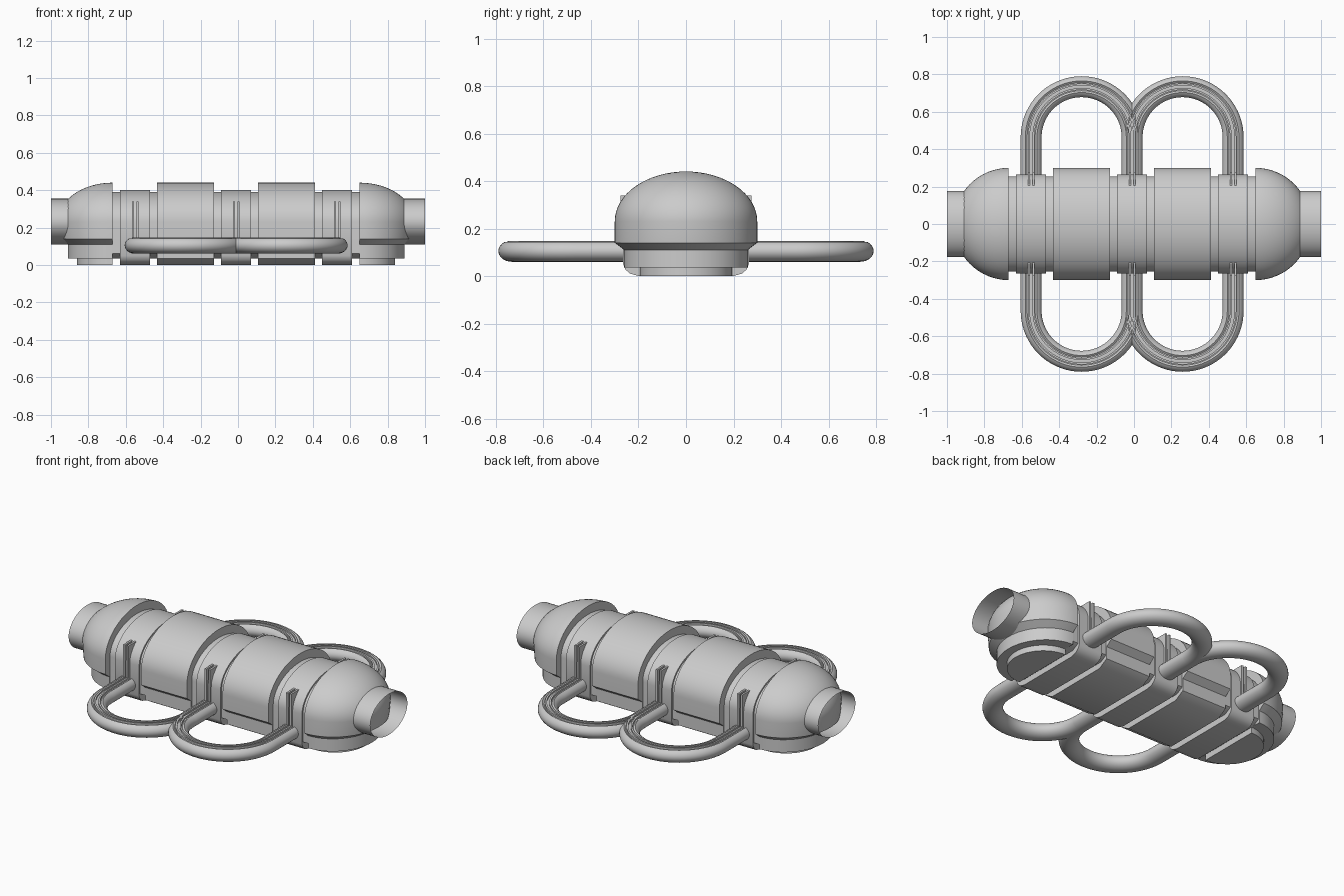
import bpy, bmesh, math
from math import sin, cos, pi, radians

if "Cube" in bpy.data.objects:
    bpy.data.objects.remove(bpy.data.objects["Cube"])

CX = -0.01        # body centre along x
MID = 0.23        # height where the rounded roof starts


def finish(bm, name, sharp=32):
    """Clean up, smooth by angle and link as an object."""
    bmesh.ops.remove_doubles(bm, verts=bm.verts, dist=1e-5)
    if all(len(e.link_faces) == 2 for e in bm.edges):
        bmesh.ops.recalc_face_normals(bm, faces=bm.faces)
    for f in bm.faces:
        f.smooth = True
    for e in bm.edges:
        e.smooth = len(e.link_faces) == 2 and e.calc_face_angle(0) < radians(sharp)
    me = bpy.data.meshes.new(name)
    bm.to_mesh(me)
    bm.free()
    ob = bpy.data.objects.new(name, me)
    bpy.context.collection.objects.link(ob)
    return ob


def loft(name, rings, caps=True):
    """Skin a list of closed rings of points."""
    bm = bmesh.new()
    vs = [[bm.verts.new(p) for p in r] for r in rings]
    n = len(rings[0])
    for a, b in zip(vs, vs[1:]):
        for i in range(n):
            j = (i + 1) % n
            bm.faces.new((a[i], a[j], b[j], b[i]))
    if caps:
        bm.faces.new(vs[0])
        bm.faces.new(vs[-1])
    return finish(bm, name)


def section(w, top, lower):
    """Half-ellipse roof plus mirrored lower side points (y, z)."""
    roof = [(w * cos(pi * i / 32), MID + (top - MID) * sin(pi * i / 32)) for i in range(33)]
    return roof + [(-y, z) for y, z in lower] + [(y, z) for y, z in reversed(lower)]


def slab(name, x0, x1, sec):
    loft(name, [[(x, y, z) for y, z in sec] for x in (x0, x1)])


# Section shapes: wide shell, clamp ring, recessed core
shell = section(0.30, 0.44, [(0.30, 0.14), (0.26, 0.11), (0.26, 0.035), (0.20, 0.0)])
ring = section(0.265, 0.40, [(0.265, 0.05), (0.255, 0.027), (0.235, 0.01), (0.20, 0.0)])
core = section(0.255, 0.39, [(0.255, 0.06), (0.21, 0.035)])

slab("recessed_core", CX - 0.67, CX + 0.67, core)
for x in (-0.27, 0.27):
    slab("body_shell", CX + x - 0.152, CX + x + 0.152, shell)
for x in (-0.54, 0, 0.54):
    slab("clamp_ring", CX + x - 0.08, CX + x + 0.08, ring)

# Domed end caps: stacked half-ellipse plans (z, half width, length)
layers = [(0, 0.195, 0.19), (0.035, 0.195, 0.19), (0.035, 0.26, 0.24),
          (0.11, 0.26, 0.24), (0.14, 0.30, 0.285), (MID, 0.30, 0.295)]
for i in range(1, 17):
    t = pi / 2 * i / 16
    layers.append((MID + 0.21 * sin(t), 0.30 * cos(t), 0.295 * cos(t)))
for side in (-1, 1):
    rings = [[(CX + side * (0.66 + L * sin(pi * k / 32)), -w * cos(pi * k / 32), z)
              for k in range(33)] for z, w, L in layers[:-1]]
    rings.append([(CX + side * 0.66, 0, 0.44)] * 33)
    bm = bmesh.new()
    vs = [[bm.verts.new(p) for p in r] for r in rings]
    for a, b in zip(vs, vs[1:]):
        for i in range(33):
            j = (i + 1) % 33
            bm.faces.new((a[i], a[j], b[j], b[i]))
    bm.faces.new(vs[0])
    bmesh.ops.remove_doubles(bm, verts=bm.verts, dist=1e-5)
    finish(bm, "end_cap")

    # Open oval end pipe
    loft("end_pipe", [[(x, 0.176 * cos(2 * pi * k / 48), 0.232 + 0.122 * sin(2 * pi * k / 48))
                       for k in range(48)] for x in (side * 0.86, side * 1.0)], caps=False)

# Tube profile (across, z): oval with a channel along the top
tube = []
for k in range(32):
    a = 2 * pi * k / 32
    dip = 0.011 if sin(a) > 0 and abs(cos(a)) < 0.5 else 0
    tube.append((0.056 * cos(a), 0.105 + 0.045 * sin(a) - dip))


def rail(s):
    return [(s - 0.005, 0.13), (s + 0.005, 0.13), (s + 0.005, 0.147), (s - 0.005, 0.147)]


def sweep_loop(name, cx, side, prof):
    """Sweep a profile along a U-shaped path in the ground plane."""
    path = [(1, 0, 0.2)]
    path += [(cos(pi * i / 36), sin(pi * i / 36), 0.464) for i in range(37)]
    path += [(-1, 0, 0.2)]
    loft(name, [[(cx + (0.27 + s) * c, side * (y + (0.27 + s) * n), z) for s, z in prof]
                for c, n, y in path])


for side in (-1, 1):
    for x in (-0.27, 0.27):
        sweep_loop("side_loop", CX + x, side, tube)
        for s in (-0.012, 0.012):
            sweep_loop("loop_rail", CX + x, side, rail(s))
    # Upright rails on the clamp rings
    for x in (-0.54, 0, 0.54):
        for s in (-0.012, 0.012):
            c = CX + x + s
            sq = [(c - 0.006, 0.2), (c + 0.006, 0.2), (c + 0.006, 0.276), (c - 0.006, 0.276)]
            loft("upright_rail", [[(px, side * py, z) for px, py in sq] for z in (0.1, 0.338)])
